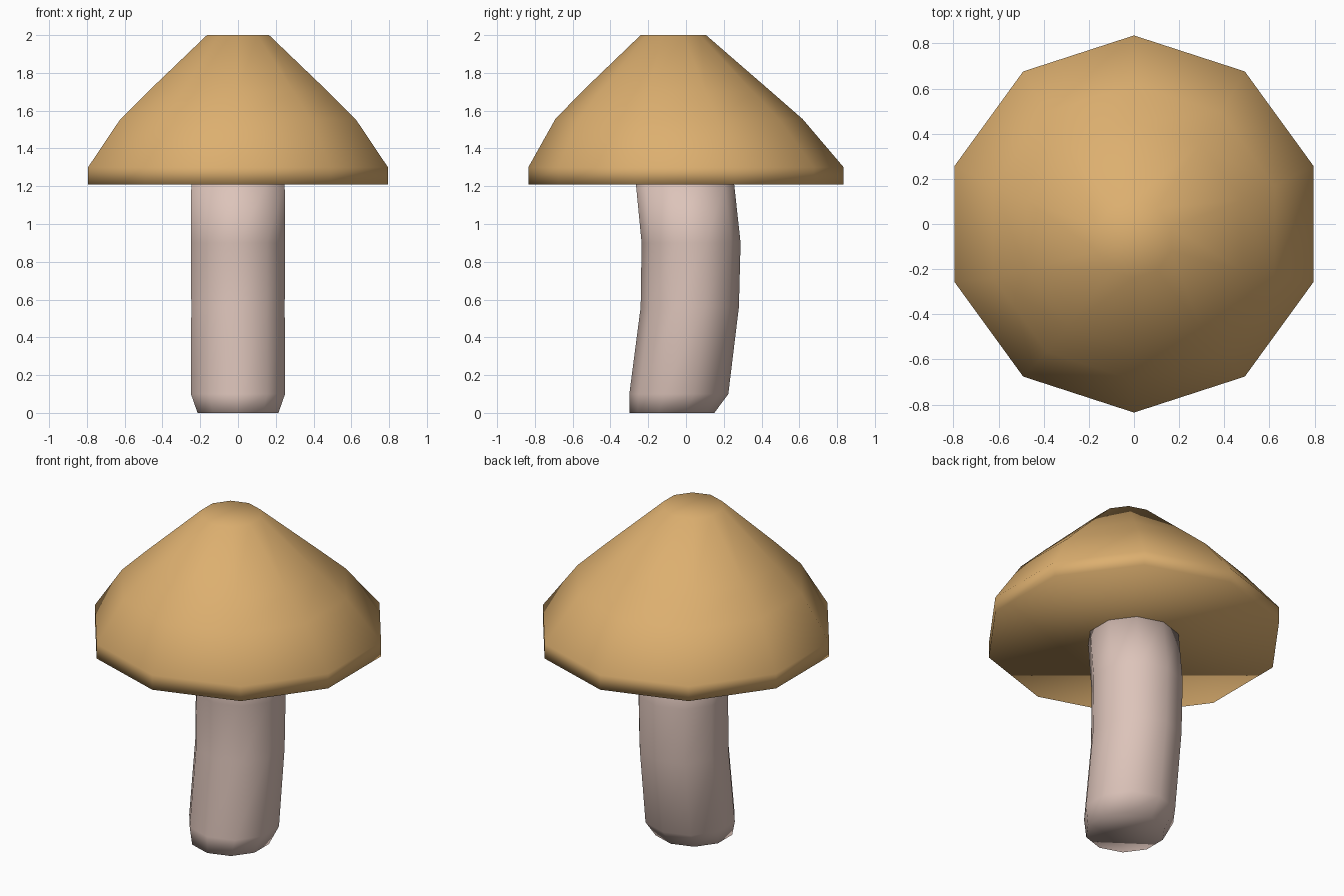
import bpy, bmesh
from math import sin, cos, pi

if "Cube" in bpy.data.objects:
    bpy.data.objects.remove(bpy.data.objects["Cube"])

SIDES = 10


def material(name, color):
    m = bpy.data.materials.new(name)
    m.diffuse_color = color
    m.use_nodes = True
    m.node_tree.nodes["Principled BSDF"].inputs["Base Color"].default_value = m.diffuse_color
    return m


def ring_loft(name, rings, mat):
    """Skin a stack of decagon rings given as (z, radius, centre y)."""
    bm = bmesh.new()
    loops = []
    for z, r, cy in rings:
        angles = [pi / 2 + 2 * pi * i / SIDES for i in range(SIDES)]
        loops.append([bm.verts.new((r * cos(a), cy + r * sin(a), z)) for a in angles])
    for low, high in zip(loops, loops[1:]):
        for i in range(SIDES):
            j = (i + 1) % SIDES
            bm.faces.new((low[i], low[j], high[j], high[i]))
    bm.faces.new(loops[0][::-1])
    bm.faces.new(loops[-1])
    for f in bm.faces:
        f.smooth = True
    mesh = bpy.data.meshes.new(name)
    bm.to_mesh(mesh)
    bm.free()
    mesh.materials.append(mat)
    obj = bpy.data.objects.new(name, mesh)
    bpy.context.collection.objects.link(obj)
    return obj


# Gently bent stem with a tapered foot
ring_loft("stem", [
    (0.0, 0.225, -0.075),
    (0.10, 0.262, -0.038),
    (0.56, 0.26, 0.02),
    (0.90, 0.262, 0.027),
    (1.22, 0.26, -0.006),
], material("stem_pink", (0.72, 0.55, 0.49, 1)))

# Cap with a short vertical rim and a flat, slightly forward crown
ring_loft("cap", [
    (1.21, 0.835, 0.0),
    (1.30, 0.835, 0.0),
    (1.555, 0.655, -0.037),
    (1.70, 0.502, -0.05),
    (2.0, 0.173, -0.067),
], material("cap_orange", (0.72, 0.43, 0.16, 1)))
